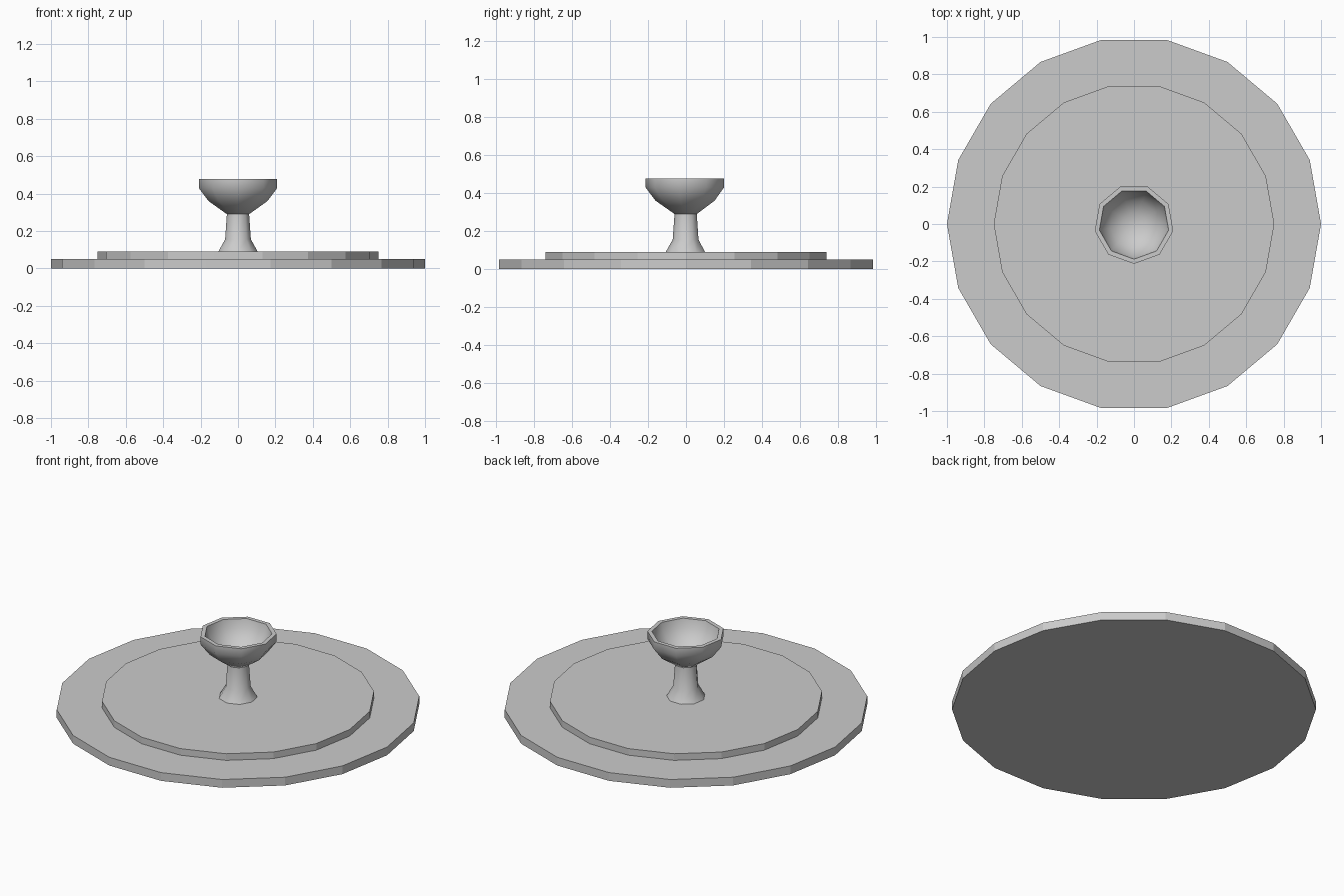
import bpy, bmesh, math

if "Cube" in bpy.data.objects:
    bpy.data.objects.remove(bpy.data.objects["Cube"])

def lathe(name, profile, sides, start, smooth=None):
    """Revolve (radius, z) points around z; first and last rings are capped."""
    bm = bmesh.new()
    rings = []
    for r, z in profile:
        ring = []
        for i in range(sides):
            a = start + 2 * math.pi * i / sides
            ring.append(bm.verts.new((r * math.cos(a), r * math.sin(a), z)))
        rings.append(ring)
    for lo, hi in zip(rings, rings[1:]):
        for i in range(sides):
            j = (i + 1) % sides
            bm.faces.new((lo[i], lo[j], hi[j], hi[i]))
    bm.faces.new(rings[0][::-1])
    bm.faces.new(rings[-1])
    bmesh.ops.recalc_face_normals(bm, faces=bm.faces)
    mesh = bpy.data.meshes.new(name)
    bm.to_mesh(mesh)
    bm.free()
    obj = bpy.data.objects.new(name, mesh)
    bpy.context.collection.objects.link(obj)
    if smooth:
        bpy.ops.object.select_all(action='DESELECT')
        obj.select_set(True)
        bpy.context.view_layer.objects.active = obj
        bpy.ops.object.shade_smooth_by_angle(angle=math.radians(smooth))
    return obj

# Two stacked round steps
lathe("base_plate", [(1.0, 0), (1.0, 0.05)], 18, 0)
lathe("upper_step", [(0.75, 0.05), (0.75, 0.09)], 18, 0)

# Flared stem
down = -math.pi / 2
lathe("stem", [(0.107, 0.09), (0.07, 0.155), (0.06, 0.295)], 9, down, 50)

# Hollow bowl: outside, rim, then inside
lathe("bowl", [(0.06, 0.29), (0.16, 0.36), (0.213, 0.43), (0.213, 0.477),
               (0.188, 0.477), (0.175, 0.425), (0.13, 0.365), (0.06, 0.325)],
      9, down, 42)
